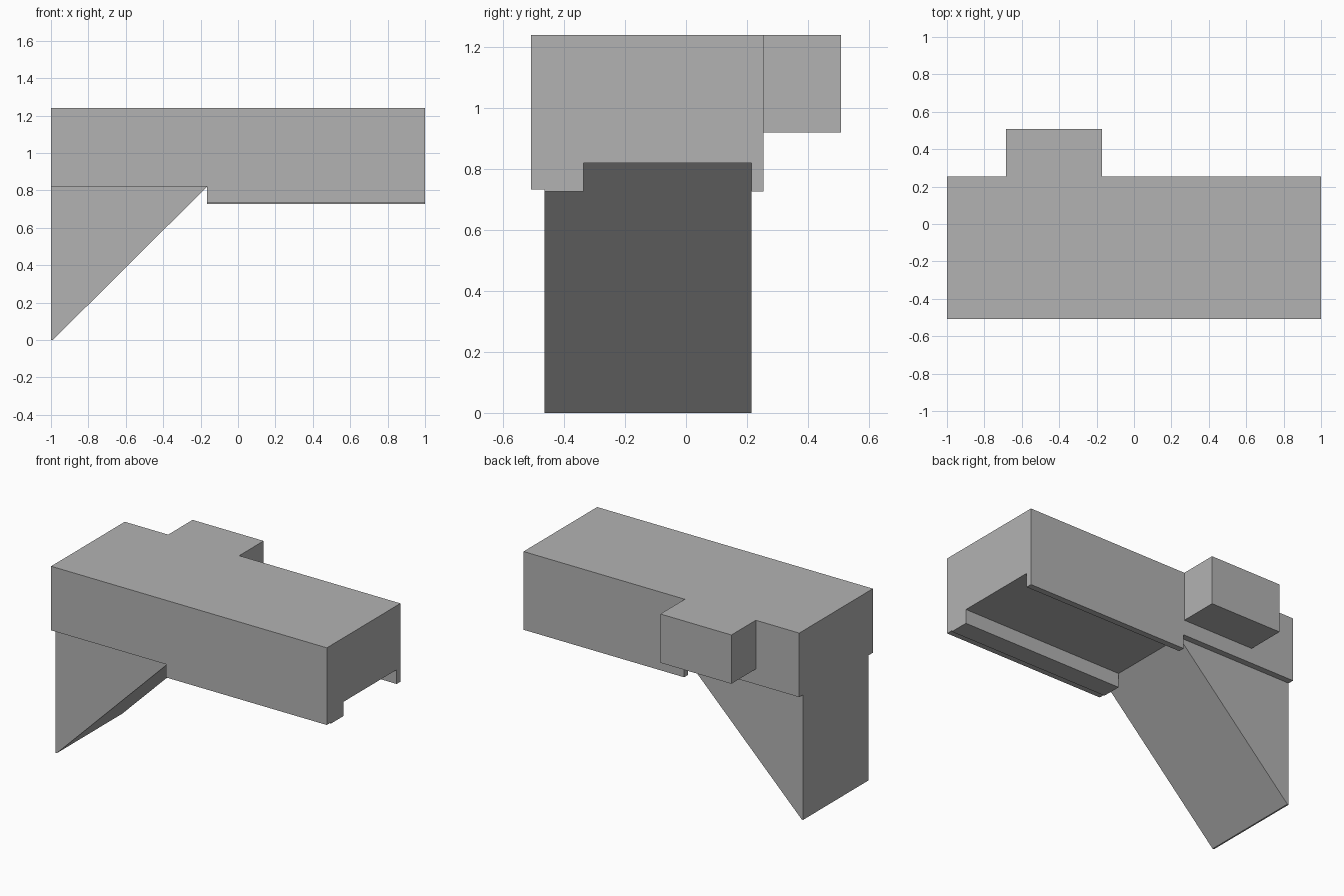
import bpy
import bmesh
from mathutils import Vector

cube = bpy.data.objects.get("Cube")
if cube:
    bpy.data.objects.remove(cube, do_unlink=True)

grey = bpy.data.materials.new("plain_grey")
grey.use_nodes = True
colour = (0.45, 0.45, 0.45, 1)
grey.diffuse_color = colour
grey.node_tree.nodes["Principled BSDF"].inputs["Base Color"].default_value = colour


def prism(name, profile, axis, start, end):
    """Extrude a closed profile along x (profile is y, z) or y (profile is x, z)."""
    bm = bmesh.new()
    if axis == "x":
        points = [(start, a, b) for a, b in profile]
        step = Vector((end - start, 0, 0))
    else:
        points = [(a, start, b) for a, b in profile]
        step = Vector((0, end - start, 0))
    face = bm.faces.new([bm.verts.new(p) for p in points])
    result = bmesh.ops.extrude_face_region(bm, geom=[face], use_keep_orig=True)
    moved = [v for v in result["geom"] if isinstance(v, bmesh.types.BMVert)]
    bmesh.ops.translate(bm, verts=moved, vec=step)
    bmesh.ops.recalc_face_normals(bm, faces=bm.faces)
    mesh = bpy.data.meshes.new(name)
    bm.to_mesh(mesh)
    bm.free()
    mesh.materials.append(grey)
    obj = bpy.data.objects.new(name, mesh)
    bpy.context.collection.objects.link(obj)
    return obj


def rectangle(a0, a1, b0, b1):
    return [(a0, b0), (a1, b0), (a1, b1), (a0, b1)]


FRONT, BACK, TOP = -0.508, 0.255, 1.24
SEAT, LIP, JOINT = 0.82, 0.727, -0.165

# Long body with a channel between a wide front rail and a thin back rail
body = prism("body", [
    (FRONT, TOP), (FRONT, 0.734), (-0.465, 0.734), (-0.465, LIP),
    (-0.337, LIP), (-0.337, SEAT), (0.215, SEAT), (0.215, LIP),
    (BACK, LIP), (BACK, TOP)], "x", -1, 1)

# Rails stop where the wedge begins
cutter = prism("rail_cutter", rectangle(-0.7, 0.5, 0.5, SEAT), "x", -1.2, JOINT)
cutter.hide_render = True
cutter.hide_viewport = True
cut = body.modifiers.new("trim_rails", "BOOLEAN")
cut.operation = "DIFFERENCE"
cut.solver = "EXACT"
cut.object = cutter

# Triangular support under the right end
prism("wedge_support", [(-1, SEAT), (-1, 0), (-0.99, 0), (JOINT, SEAT)],
      "y", -0.465, 0.215)

# Block standing out from the back
prism("back_block", rectangle(-0.685, -0.17, 0.92, TOP), "y", BACK, 0.508)
